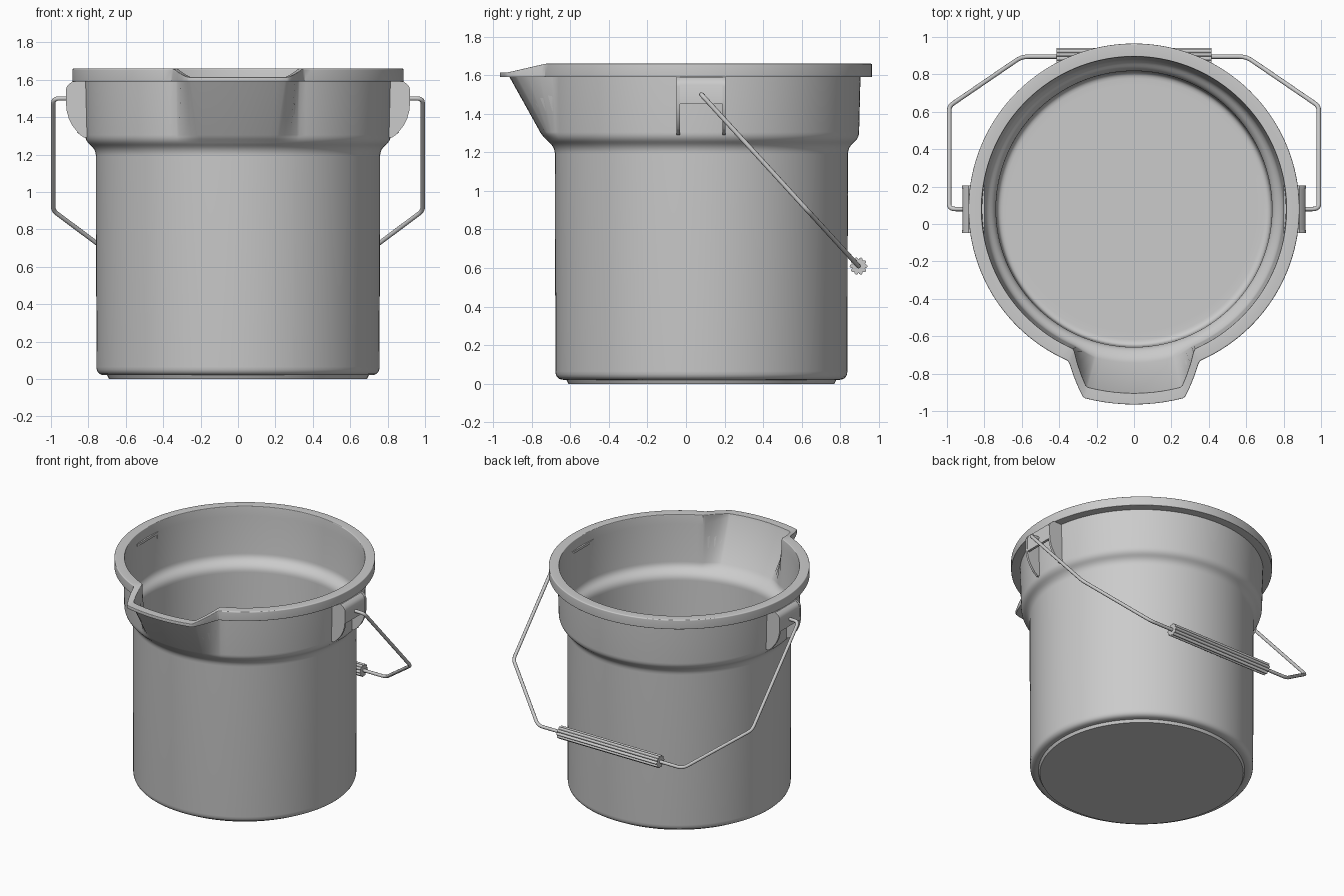
import bpy, bmesh, math
from mathutils import Vector

if "Cube" in bpy.data.objects:
    bpy.data.objects.remove(bpy.data.objects["Cube"])

CY = 0.08  # bucket axis in y


def make_object(name, bm, angle=35):
    bmesh.ops.recalc_face_normals(bm, faces=bm.faces)
    me = bpy.data.meshes.new(name)
    bm.to_mesh(me)
    bm.free()
    ob = bpy.data.objects.new(name, me)
    bpy.context.collection.objects.link(ob)
    bpy.ops.object.select_all(action='DESELECT')
    ob.select_set(True)
    bpy.context.view_layer.objects.active = ob
    bpy.ops.object.shade_smooth_by_angle(angle=math.radians(angle))
    return ob


def rounded(points, steps=5):
    """Points are (coords, fillet length); corners become short curves."""
    P = [Vector(p) for p, _ in points]
    out = []
    for i, p in enumerate(P):
        d = points[i][1]
        if d == 0:
            out.append(p)
            continue
        a = p + (P[i - 1] - p).normalized() * d
        b = p + (P[i + 1] - p).normalized() * d
        for k in range(steps + 1):
            t = k / steps
            out.append(a * (1 - t) ** 2 + p * 2 * t * (1 - t) + b * t * t)
    return out


def prism(bm, poly, y0, y1):
    """Extrude an (x, z) polygon along y."""
    a = [bm.verts.new((x, y0, z)) for x, z in poly]
    b = [bm.verts.new((x, y1, z)) for x, z in poly]
    n = len(poly)
    bm.faces.new(a)
    bm.faces.new(b[::-1])
    for i in range(n):
        bm.faces.new((a[i], b[i], b[(i + 1) % n], a[(i + 1) % n]))


# Bucket shell: revolved profile, pushed out at the front into a spout
profile = rounded([
    ((0.69, 0.0), 0), ((0.70, 0.02), 0), ((0.757, 0.02), 0.045),
    ((0.76, 1.225), 0.035), ((0.817, 1.275), 0.03),
    ((0.825, 1.59), 0), ((0.885, 1.59), 0.004), ((0.885, 1.66), 0.008),
    ((0.815, 1.66), 0.006), ((0.812, 1.59), 0),
    ((0.797, 1.285), 0.03), ((0.738, 1.235), 0.035),
    ((0.733, 0.04), 0.035), ((0.66, 0.04), 0)])

half = [3 * i for i in range(5)] + [14.5, 15.3, 17.5, 20, 22.6, 23.6]
half += [23.6 + (180 - 23.6) * i / 60 for i in range(1, 60)]
angles = half + [180] + [-a for a in half[:0:-1]]


def spout_point(r, z, deg):
    f = min(1, max(0, (23.2 - abs(deg)) / (23.2 - 15)))
    amount = 0.17 * min(1, max(0, (z - 1.27) / 0.32))
    if r > 0.84:
        amount = 0.16
    r += f * amount
    if z > 1.59:
        z = 1.59 + (z - 1.59) * (1 - 0.65 * f)
    a = math.radians(deg)
    return (r * math.sin(a), CY - r * math.cos(a), z)


bm = bmesh.new()
rings = [[bm.verts.new(spout_point(r, z, d)) for d in angles] for r, z in profile]
n = len(angles)
for lo, hi in zip(rings, rings[1:]):
    for j in range(n):
        k = (j + 1) % n
        bm.faces.new((lo[j], lo[k], hi[k], hi[j]))
bm.faces.new(rings[0])
bm.faces.new(rings[-1])
make_object("bucket_body", bm)

# Handle brackets: two side fins, a face plate between them
outer = [tuple(p) for p in rounded([
    ((0.80, 1.59), 0), ((0.885, 1.59), 0), ((0.92, 1.565), 0.025),
    ((0.92, 1.36), 0.12), ((0.83, 1.295), 0.04), ((0.80, 1.295), 0)])]
plate = [(0.80, 1.588), (0.885, 1.588), (0.907, 1.572), (0.916, 1.55), (0.916, 1.45),
         (0.898, 1.45), (0.898, 1.54), (0.88, 1.565), (0.80, 1.57)]
for side, label in ((1, "right"), (-1, "left")):
    bm = bmesh.new()
    for y0 in (-0.048, 0.19):
        prism(bm, [(side * x, z) for x, z in outer], y0, y0 + 0.016)
    prism(bm, [(side * x, z) for x, z in plate], -0.034, 0.192)
    make_object("handle_bracket_" + label, bm)


# Wire bail lying in a tilted plane
def bail(x, t):
    return (x, CY + 0.815 * t, 1.50 - 0.89 * t)


right = [(bail(0.88, 0), 0), (bail(0.988, 0), 0.035), (bail(0.988, 0.675), 0.03),
         (bail(0.60, 1), 0.04)]
left = [((-p[0], p[1], p[2]), d) for p, d in reversed(right)]
path = rounded(right + left)
cu = bpy.data.curves.new("wire_handle", 'CURVE')
cu.dimensions = '3D'
cu.bevel_depth = 0.012
cu.bevel_resolution = 3
cu.use_fill_caps = True
sp = cu.splines.new('POLY')
sp.points.add(len(path) - 1)
for pt, co in zip(sp.points, path):
    pt.co = (*co, 1)
wire = bpy.data.objects.new("wire_handle", cu)
bpy.context.collection.objects.link(wire)
bpy.ops.object.select_all(action='DESELECT')
wire.select_set(True)
bpy.context.view_layer.objects.active = wire
bpy.ops.object.convert(target='MESH')
bpy.ops.object.shade_smooth_by_angle(angle=math.radians(40))

# Fluted grip on the middle of the bail
bm = bmesh.new()
N = 80
ends = []
for x in (-0.415, 0.415):
    ring = []
    for i in range(N):
        a = 2 * math.pi * i / N
        r = 0.033 + 0.013 * abs(math.cos(5 * a)) ** 0.7
        ring.append(bm.verts.new((x, 0.895 + r * math.cos(a), 0.61 + r * math.sin(a))))
    ends.append(ring)
for i in range(N):
    k = (i + 1) % N
    bm.faces.new((ends[0][i], ends[0][k], ends[1][k], ends[1][i]))
bm.faces.new(ends[0])
bm.faces.new(ends[1])
make_object("handle_grip", bm)
